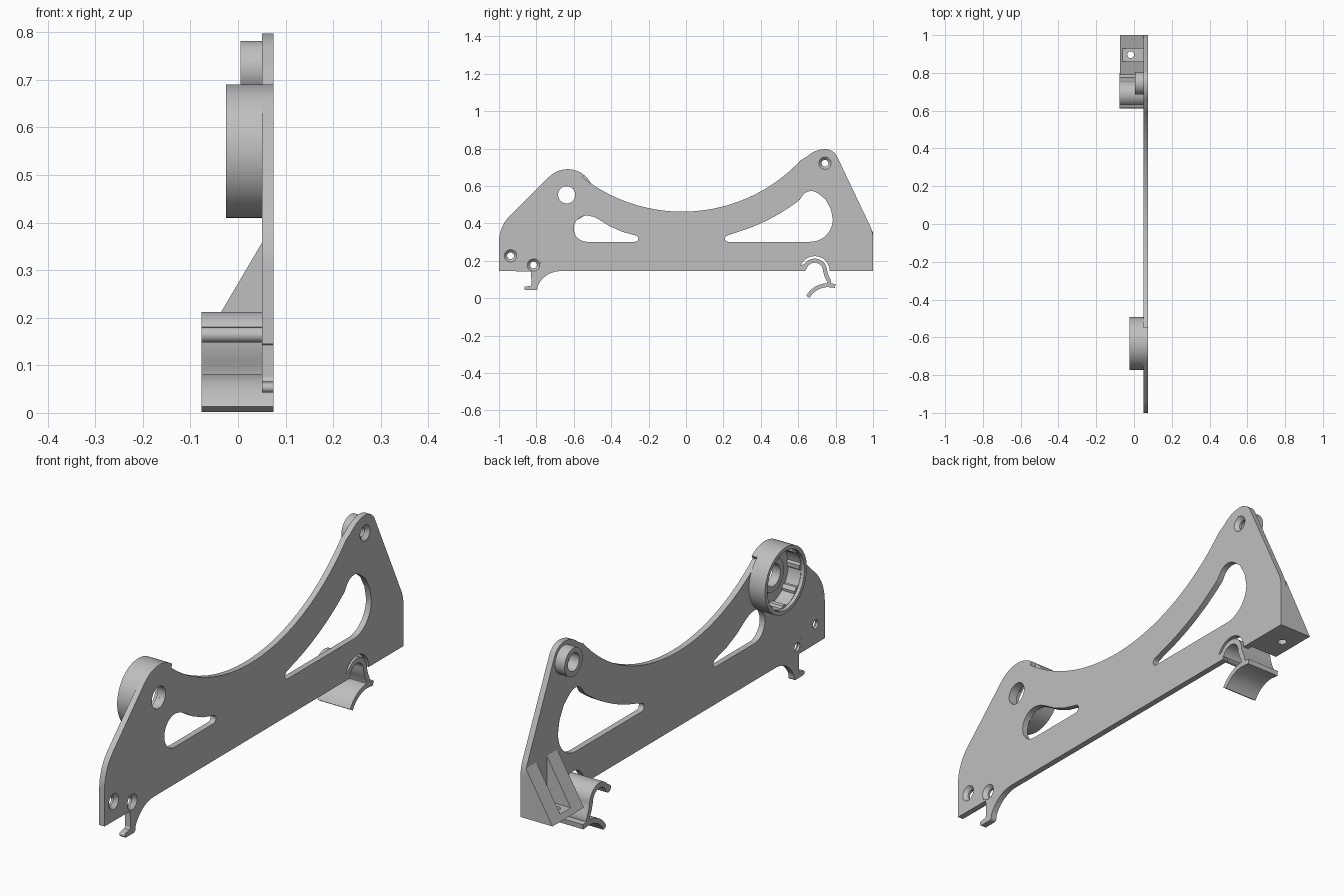
import bpy
import bmesh
from math import sin, cos, radians, pi
from mathutils import Matrix, Vector

cube = bpy.data.objects.get("Cube")
if cube:
    bpy.data.objects.remove(cube, do_unlink=True)

grey = bpy.data.materials.new("light grey plastic")
grey.use_nodes = True
grey.diffuse_color = (0.52, 0.52, 0.52, 1)
grey.node_tree.nodes["Principled BSDF"].inputs["Base Color"].default_value = grey.diffuse_color

# Drawing planes: columns give the world direction of profile u, profile v and depth
SIDE = Matrix(((0, 0, 1), (1, 0, 0), (0, 1, 0)))
FRONT = Matrix(((1, 0, 0), (0, 0, -1), (0, 1, 0)))
FLAT = Matrix.Identity(3)
parts = []


def arc(u, v, r, start, end, steps=14):
    angles = [radians(start + (end - start) * i / steps) for i in range(steps + 1)]
    return [(u + r * cos(a), v + r * sin(a)) for a in angles]


def circle(u, v, r, sides=48):
    return arc(u, v, r, 0, 360 - 360 / sides, sides - 1)


def finish(name, bm):
    bmesh.ops.remove_doubles(bm, verts=bm.verts, dist=0.0002)
    bmesh.ops.recalc_face_normals(bm, faces=bm.faces)
    mesh = bpy.data.meshes.new(name)
    bm.to_mesh(mesh)
    bm.free()
    mesh.materials.append(grey)
    obj = bpy.data.objects.new(name, mesh)
    bpy.context.collection.objects.link(obj)
    parts.append(obj)


def slab(name, loops, low, high, plane=SIDE):
    """Extrude an outline with holes between two depths along the plane normal."""
    curve = bpy.data.curves.new(name + " profile", 'CURVE')
    curve.dimensions = '2D'
    curve.fill_mode = 'BOTH'
    curve.extrude = (high - low) / 2
    for loop in loops:
        spline = curve.splines.new('POLY')
        spline.points.add(len(loop) - 1)
        for point, (u, v) in zip(spline.points, loop):
            point.co = (u, v, 0, 1)
        spline.use_cyclic_u = True
    helper = bpy.data.objects.new(name + " helper", curve)
    bpy.context.collection.objects.link(helper)
    graph = bpy.context.evaluated_depsgraph_get()
    mesh = bpy.data.meshes.new_from_object(helper.evaluated_get(graph))
    bm = bmesh.new()
    bm.from_mesh(mesh)
    for v in bm.verts:
        v.co = plane @ (v.co + Vector((0, 0, (low + high) / 2)))
    bpy.data.objects.remove(helper)
    bpy.data.meshes.remove(mesh)
    bpy.data.curves.remove(curve)
    finish(name, bm)


def lathe(name, y, z, profile, sides=40):
    """Revolve a closed (radius, x) profile around a sideways axis."""
    bm = bmesh.new()
    rings = [[bm.verts.new((x, y + r * cos(2 * pi * i / sides), z + r * sin(2 * pi * i / sides)))
              for i in range(sides)] for r, x in profile]
    for a, b in zip(rings, rings[1:] + rings[:1]):
        for i in range(sides):
            j = (i + 1) % sides
            bm.faces.new((a[i], a[j], b[j], b[i]))
    finish(name, bm)


def ribbon(path, thickness):
    """Offset an open path to both sides into a closed strip outline."""
    left, right = [], []
    for i, p in enumerate(path):
        a, b = Vector(path[max(i - 1, 0)]), Vector(path[min(i + 1, len(path) - 1)])
        d = (b - a).normalized() * thickness / 2
        left.append((p[0] - d.y, p[1] + d.x))
        right.append((p[0] + d.y, p[1] - d.x))
    return left + right[::-1]


INNER, OUTER = 0.05, 0.075
BASE = 0.145

# Side plate outline, with the hook and the clip recess along its lower edge
outline = [(-1, BASE)]
outline += arc(-0.8, 0.3, 0.2, 180, 135)
outline += arc(-0.633, 0.55, 0.14, 135, 52)
outline += arc(-0.02, 1.33, 0.867, 232, 317, 40)
outline += arc(0.745, 0.657, 0.14, 133, 92)
outline += arc(0.745, 0.727, 0.07, 90, 25)
outline += arc(0.85, 0.32, 0.15, 24, 0)
outline += [(1, BASE)]
outline += arc(0.688, BASE, 0.08, 0, 155, 24)
outline += [(0.618, 0.162), (0.64, 0.155), (0.64, BASE)]
outline += arc(-0.67, 0.01, 0.135, 90, 155)
outline += arc(-0.805, 0.055, 0.012, 0, -90, 6)
outline += arc(-0.855, 0.053, 0.01, 270, 90, 8)
outline += [(-0.832, 0.066), (-0.826, 0.075), (-0.826, BASE)]

# Weight-saving windows
front_window = arc(-0.53, 0.372, 0.07, 80, 270, 20)
front_window += arc(-0.272, 0.319, 0.017, -90, 75, 8)
front_window += [(-0.34, 0.355), (-0.41, 0.386), (-0.46, 0.418), (-0.49, 0.434)]
rear_window = arc(0.225, 0.319, 0.017, 100, 270, 8)
rear_window += arc(0.665, 0.422, 0.12, 270, 360)
rear_window += [(0.775, 0.475), (0.745, 0.53)]
rear_window += arc(0.67, 0.513, 0.06, 50, 140, 10)
rear_window += arc(-0.02, 1.33, 1.02, 308, 286, 14)

screws = [(-0.938, 0.227), (-0.815, 0.178), (0.743, 0.722)]
holes = [circle(y, z, 0.037) for y, z in screws] + [circle(-0.638, 0.553, 0.046)]
slab("side_plate", [outline, front_window, rear_window] + holes, INNER, OUTER)

# Countersunk screw seats
for i, (y, z) in enumerate(screws):
    lathe(f"screw_seat_{i + 1}", y, z,
          [(0.037, OUTER), (0.033, OUTER), (0.018, 0.06), (0.018, INNER), (0.037, INNER)])

# Rear boss
lathe("rear_boss", 0.745, 0.722, [(0.06, INNER), (0.06, 0.005), (0.038, 0.005), (0.038, INNER)])

# Round cup with a faceted socket
CUP = (-0.633, 0.55)
slab("cup_rim", [circle(*CUP, 0.14, 72), circle(*CUP, 0.124, 72)], -0.025, -0.01)
socket = []
for k in range(8):
    socket += arc(*CUP, 0.122, k * 45 + 4, k * 45 + 34, 5)
    socket += arc(*CUP, 0.113, k * 45 + 37, k * 45 + 46, 2)
slab("cup_socket", [circle(*CUP, 0.14, 72), socket], -0.01, INNER)
lathe("cup_hub", -0.638, 0.553, [(0.075, INNER), (0.07, 0.037), (0.046, 0.037), (0.046, INNER)])

# Spring clip: upper hoop, lower lip and foot
hoop = arc(0.688, BASE, 0.056, 165, 0, 24) + [(0.753, 0.115), (0.763, 0.095), (0.765, 0.08), (0.76, 0.068)]
lip = arc(0.76, -0.055, 0.125, 150, 90) + [(0.798, 0.066)]
slab("clip_hoop", [ribbon(hoop, 0.022)], -0.077, OUTER)
slab("clip_lip", [ribbon(lip, 0.021)], -0.077, OUTER)
slab("clip_root", [circle(0.628, 0.164, 0.016, 20)], -0.077, OUTER)

# Wedge bracket: two triangular cheeks, a drilled floor and a front lip
cheek = [(INNER, BASE), (-0.075, BASE), (INNER, 0.357)]
for name, y in (("inner_cheek", 0.79), ("outer_cheek", 0.93)):
    slab(name, [cheek], -y - 0.07, -y, FRONT)
floor = [(-0.062, 0.86), (INNER, 0.86), (INNER, 0.93), (-0.062, 0.93)]
slab("bracket_floor", [floor, circle(-0.018, 0.896, 0.018, 28)], BASE, 0.167, FLAT)
slab("bracket_lip", [[(-0.075, BASE), (-0.062, BASE), (-0.062, 0.167)]], -0.93, -0.86, FRONT)

# Smooth the round walls while keeping the corners crisp
bpy.ops.object.select_all(action='DESELECT')
for obj in parts:
    obj.select_set(True)
bpy.context.view_layer.objects.active = parts[0]
bpy.ops.object.shade_smooth_by_angle(angle=radians(30))
